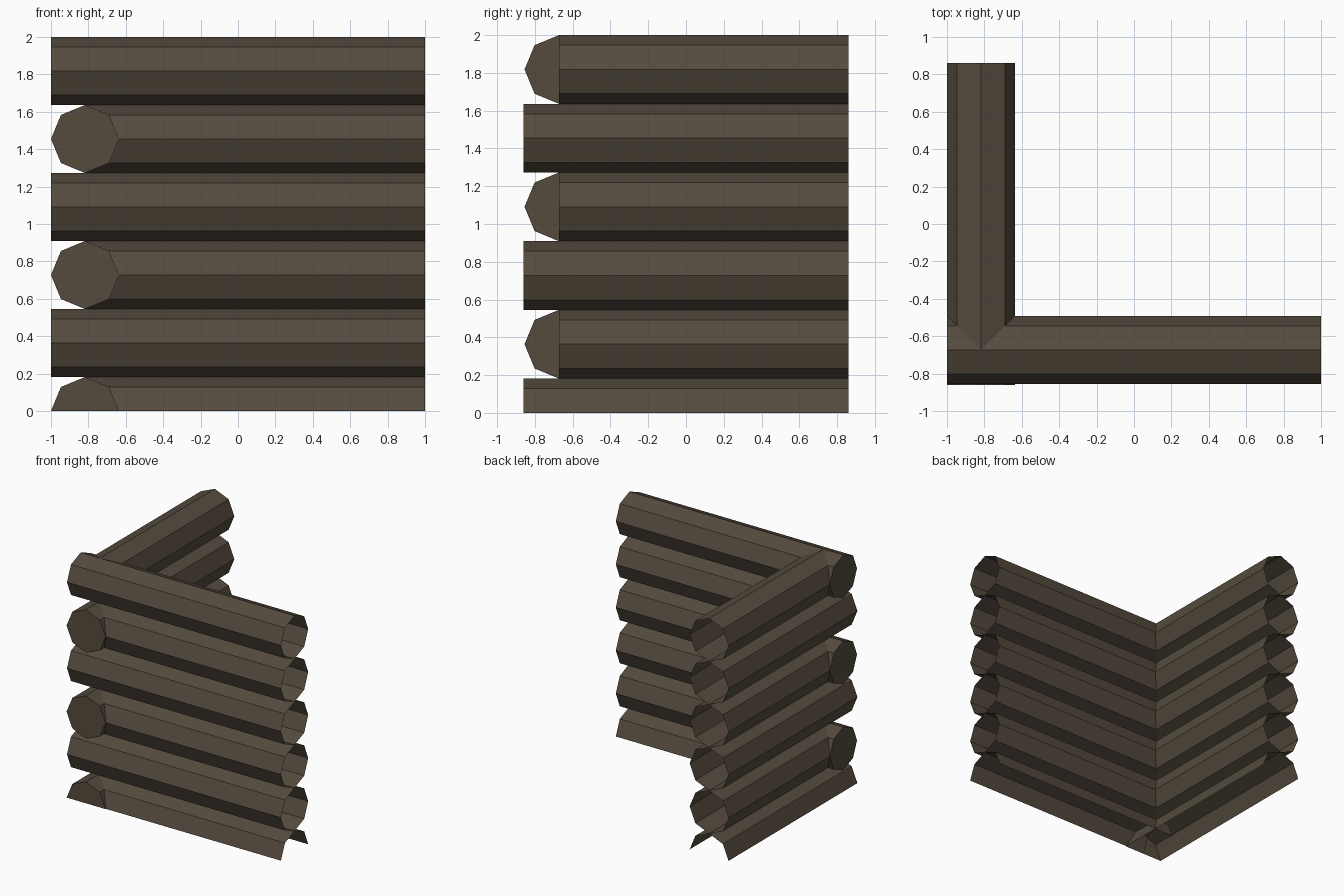
import bpy
import bmesh
import math

cube = bpy.data.objects.get("Cube")
if cube:
    bpy.data.objects.remove(cube, do_unlink=True)

RADIUS = 2 / 11
LAYERS = 6
CORNER_X, CORNER_Y = -1 + RADIUS, -0.673   # axes of the two walls
FRONT, BACK = -0.86, 0.86

# One dark brown for all timber
wood = bpy.data.materials.new("dark brown wood")
wood.use_nodes = True
color = (0.09, 0.07, 0.048, 1)
wood.diffuse_color = color
bsdf = wood.node_tree.nodes["Principled BSDF"]
bsdf.inputs["Base Color"].default_value = color
bsdf.inputs["Roughness"].default_value = 0.9


def add_log(name, along_x, start, end, z, half, capped):
    """Eight-sided hollow log, open at its far end; half keeps the upper part."""
    bm = bmesh.new()
    count = 5 if half else 8

    def ring(pos):
        verts = []
        for i in range(count):
            a = i * math.pi / 4
            side, up = RADIUS * math.cos(a), z + RADIUS * math.sin(a)
            co = (pos, CORNER_Y + side, up) if along_x else (CORNER_X - side, pos, up)
            verts.append(bm.verts.new(co))
        return verts

    a, b = ring(start), ring(end)
    for i in range(count - 1 if half else count):
        j = (i + 1) % count
        bm.faces.new((a[i], a[j], b[j], b[i]))
    if capped:
        bm.faces.new(a[::-1])
    mesh = bpy.data.meshes.new(name)
    bm.to_mesh(mesh)
    bm.free()
    mesh.materials.append(wood)
    bpy.context.collection.objects.link(bpy.data.objects.new(name, mesh))


# Stack both walls; alternate logs run through the corner with a capped end
for layer in range(LAYERS):
    z = layer * 2 * RADIUS
    half = layer == 0
    x_through = layer % 2 == 1
    add_log(f"front_wall_log_{layer + 1}", True,
            -1 if x_through else CORNER_X, 1, z, half, x_through)
    add_log(f"side_wall_log_{layer + 1}", False,
            CORNER_Y if x_through else FRONT, BACK, z, half, not x_through)
